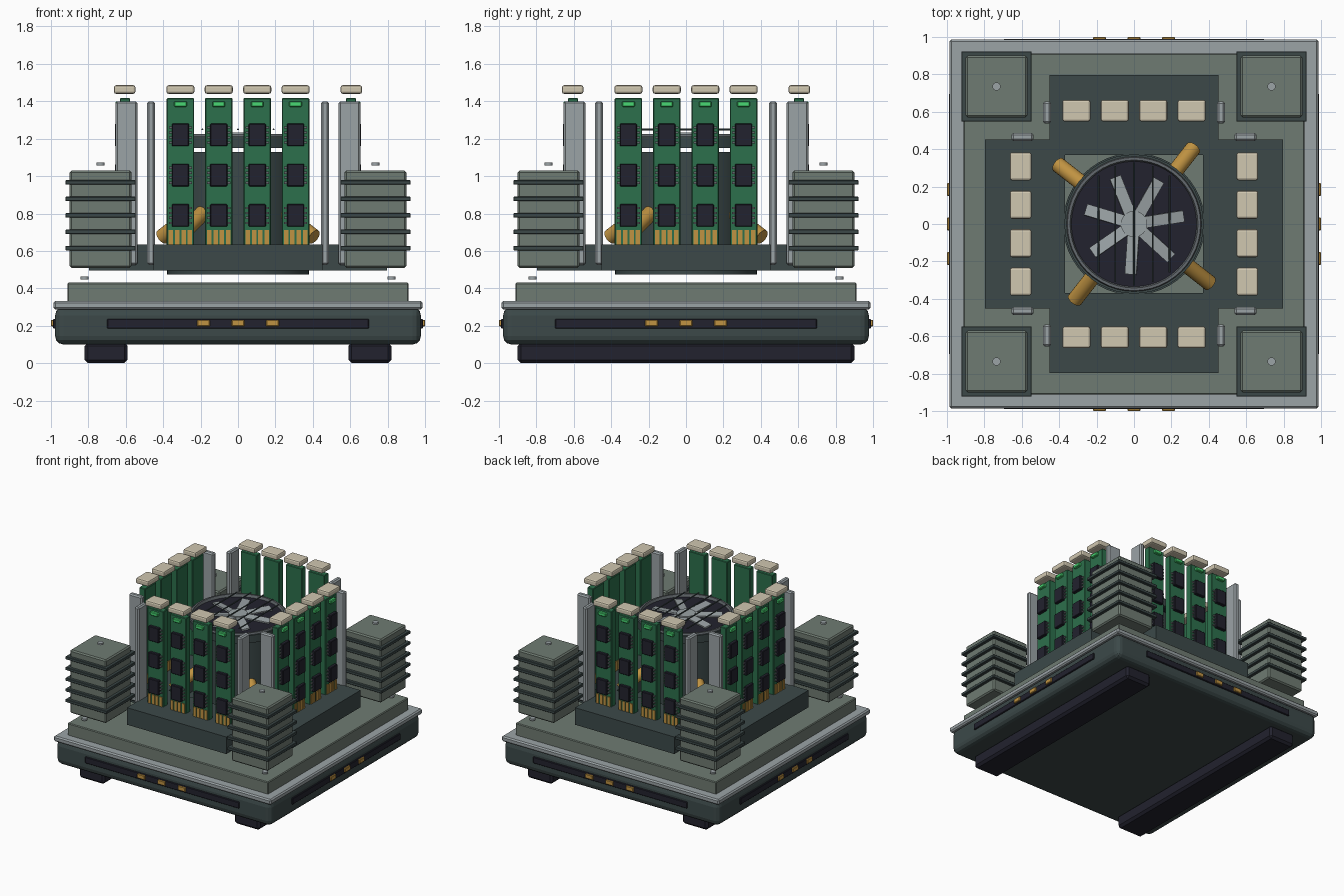
import bpy, bmesh, math
from mathutils import Matrix, Vector

if "Cube" in bpy.data.objects:
    bpy.data.objects.remove(bpy.data.objects["Cube"])


def colour(name, r, g, b):
    m = bpy.data.materials.new(name)
    lin = [((c / 255 + 0.055) / 1.055) ** 2.4 for c in (r, g, b)]
    m.diffuse_color = (*lin, 1)
    m.use_nodes = True
    m.node_tree.nodes["Principled BSDF"].inputs["Base Color"].default_value = m.diffuse_color
    return m


SLATE = colour("dark slate", 60, 73, 73)
SAGE = colour("sage grey", 111, 123, 114)
STEEL = colour("light steel", 155, 163, 166)
BLACK = colour("navy black", 34, 34, 46)
GOLD = colour("brass gold", 192, 147, 66)
GREEN = colour("board green", 44, 112, 76)
LED = colour("bright green", 72, 215, 115)
CREAM = colour("cream", 208, 199, 176)
PIN = colour("pin grey", 100, 106, 110)


def finish(bm, name, mat, smooth=False):
    mesh = bpy.data.meshes.new(name)
    bm.to_mesh(mesh)
    bm.free()
    ob = bpy.data.objects.new(name, mesh)
    bpy.context.collection.objects.link(ob)
    mesh.materials.append(mat)
    if smooth:
        bpy.ops.object.select_all(action='DESELECT')
        ob.select_set(True)
        bpy.context.view_layer.objects.active = ob
        bpy.ops.object.shade_smooth_by_angle(angle=math.radians(35))
    return ob


def boxes(name, mat, spans, turns=1, bevel=0.0, segments=1):
    """Boxes from (x0, x1, y0, y1, z0, z1) spans, repeated by quarter turns."""
    bm = bmesh.new()
    for k in range(turns):
        spin = Matrix.Rotation(k * math.pi / 2, 4, 'Z')
        for x0, x1, y0, y1, z0, z1 in spans:
            mid = Vector(((x0 + x1) / 2, (y0 + y1) / 2, (z0 + z1) / 2))
            size = Matrix.Diagonal((x1 - x0, y1 - y0, z1 - z0, 1))
            bmesh.ops.create_cube(bm, size=1, matrix=spin @ Matrix.Translation(mid) @ size)
    if bevel:
        bmesh.ops.bevel(bm, geom=bm.edges[:], offset=bevel, segments=segments,
                        profile=0.5, affect='EDGES')
    return finish(bm, name, mat)


def rods(name, mat, items, sides=32):
    """Cylinders from (start, end, radius)."""
    bm = bmesh.new()
    for a, b, r in items:
        a, b = Vector(a), Vector(b)
        turn = (b - a).to_track_quat('Z', 'Y').to_matrix().to_4x4()
        bmesh.ops.create_cone(bm, cap_ends=True, segments=sides, radius1=r, radius2=r,
                              depth=(b - a).length,
                              matrix=Matrix.Translation((a + b) / 2) @ turn)
    return finish(bm, name, mat, True)


def ring(name, mat, profile, sides=48):
    """Closed (radius, z) profile swept round the z axis."""
    bm = bmesh.new()
    loops = []
    for i in range(sides):
        a = math.tau * i / sides
        loops.append([bm.verts.new((r * math.cos(a), r * math.sin(a), z)) for r, z in profile])
    n = len(profile)
    for i in range(sides):
        p, q = loops[i], loops[(i + 1) % sides]
        for j in range(n):
            bm.faces.new((p[j], q[j], q[(j + 1) % n], p[(j + 1) % n]))
    bmesh.ops.recalc_face_normals(bm, faces=bm.faces[:])
    return finish(bm, name, mat, True)


def square(h, z0, z1):
    return (-h, h, -h, h, z0, z1)


# Base: skids, body, trim and deck
boxes("skid_feet", BLACK, [(-0.82, -0.59, -0.9, 0.9, 0, 0.11),
                           (0.59, 0.82, -0.9, 0.9, 0, 0.11)], bevel=0.018)
boxes("base_body", SLATE, [square(0.978, 0.1, 0.3)], bevel=0.045, segments=3)
boxes("base_trim", STEEL, [square(0.987, 0.287, 0.332)], bevel=0.01)
boxes("deck", SAGE, [square(0.912, 0.325, 0.43)], bevel=0.006)
boxes("side_strip", BLACK, [(-0.7, 0.7, -0.988, -0.95, 0.185, 0.237)], 4, 0.004)
boxes("side_contact", GOLD, [(x - 0.034, x + 0.034, -1.0, -0.96, 0.196, 0.232)
                             for x in (-0.185, 0, 0.185)], 4, 0.004)

# Corner cooling towers
C = 0.735
boxes("tower_core", SAGE, [(C - 0.165, C + 0.165, C - 0.165, C + 0.165, 0.51, 1.03)], 4, 0.01)
boxes("tower_fin", SLATE, [(C - 0.188, C + 0.188, C - 0.188, C + 0.188, z - 0.012, z + 0.012)
                           for z in (0.615, 0.702, 0.79, 0.878, 0.966)], 4, 0.003)
corners = [(sx, sy) for sx in (-1, 1) for sy in (-1, 1)]
rods("tower_screw", STEEL, [((C * a, C * b, 1.058), (C * a, C * b, 1.073), 0.022)
                            for a, b in corners], 16)
rods("deck_screw", STEEL, [((0.82 * a, 0.82 * b, 0.447), (0.82 * a, 0.82 * b, 0.462), 0.022)
                           for a, b in corners], 16)

# Sockets around the central opening
boxes("board_socket", SLATE, [(-0.452, 0.452, -0.797, -0.452, 0.495, 0.635),
                              (-0.452, 0.37, -0.452, -0.37, 0.495, 0.635)], 4)

# Upright boards with chips, pins, contacts, lights and caps
X = (-0.308, -0.103, 0.103, 0.308)
CHIPS = (0.79, 1.005, 1.22)
boxes("circuit_board", GREEN, [(x - 0.073, x + 0.073, -0.632, -0.577, 0.625, 1.417)
                               for x in X], 4, 0.004)
boxes("memory_chip", BLACK, [(x - 0.046, x + 0.046, -0.658, -0.63, z - 0.06, z + 0.06)
                             for x in X for z in CHIPS], 4, 0.004)
boxes("chip_pins", PIN, [(x - 0.062, x + 0.062, -0.642, -0.63, z + d - 0.006, z + d + 0.006)
                         for x in X for z in CHIPS for d in (-0.04, -0.013, 0.013, 0.04)], 4)
boxes("edge_contact", GOLD, [(x + d - 0.012, x + d + 0.012, -0.638, -0.57, 0.63, 0.713)
                             for x in X for d in (-0.051, -0.017, 0.017, 0.051)], 4)
boxes("status_light", LED, [(x - 0.034, x + 0.034, -0.656, -0.63, 1.37, 1.4)
                            for x in X], 4, 0.005)
boxes("board_cap", CREAM, [(x - 0.075, x + 0.075, -0.664, -0.548, 1.44, 1.486)
                           for x in X], 4, 0.012, 2)

# Guard panels beside each board row
boxes("guard_panel", STEEL, [(s * 0.465 - 0.021, s * 0.465 + 0.021, -0.655, -0.537, 0.525, 1.4)
                             for s in (-1, 1)], 4, 0.01)

# Central column with brass pipes
rods("column_foot", SLATE, [((0, 0, 0.475), (0, 0, 0.51), 0.38)], 48)
rods("central_column", SLATE, [((0, 0, 0.5), (0, 0, 1.13), 0.33)], 48)
pipes = []
for k in range(4):
    a = math.radians(52 + 90 * k)
    c, s = math.cos(a), math.sin(a)
    pipes.append(((0.515 * c, 0.515 * s, 0.675), (0.27 * c, 0.27 * s, 0.825), 0.042))
rods("brass_pipe", GOLD, pipes, 20)

# Fan: disc, rims, blades, hub and guard wires
rods("fan_disc", BLACK, [((0, 0, 1.15), (0, 0, 1.205), 0.355)], 48)
ring("fan_outer_rim", SLATE, [(0.345, 1.15), (0.372, 1.15), (0.372, 1.212), (0.345, 1.212)])
ring("fan_bright_rim", PIN, [(0.335, 1.205), (0.342, 1.226), (0.356, 1.226), (0.363, 1.205)])
rods("fan_hub", STEEL, [((0, 0, 1.19), (0, 0, 1.232), 0.07)], 24)
bm = bmesh.new()
for k in range(7):
    m = (Matrix.Rotation(math.radians(9) + math.tau * k / 7, 4, 'Z')
         @ Matrix.Translation((0.165, 0, 1.216)) @ Matrix.Rotation(math.radians(8), 4, 'X')
         @ Matrix.Diagonal((0.21, 0.062, 0.012, 1)))
    bmesh.ops.create_cube(bm, size=1, matrix=m)
finish(bm, "fan_blade", STEEL)
rods("fan_guard_wire", SLATE, [((x, -h, 1.25), (x, h, 1.25), 0.005)
                               for x, h in ((-0.19, 0.26), (-0.1, 0.31), (0, 0.33),
                                            (0.1, 0.31), (0.19, 0.26))], 8)
